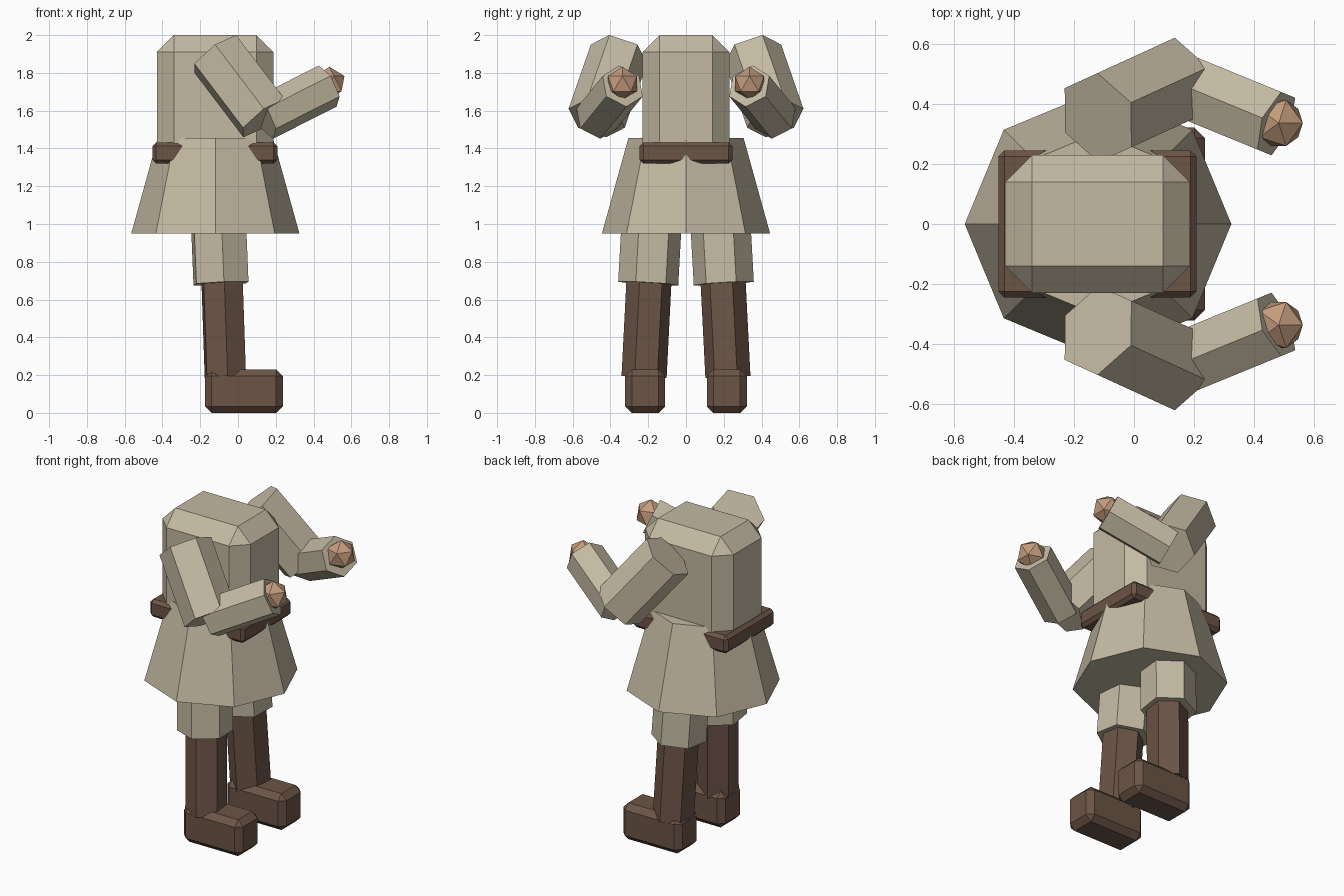
import bpy, bmesh, math
from mathutils import Vector

if "Cube" in bpy.data.objects:
    bpy.data.objects.remove(bpy.data.objects["Cube"])


def material(name, rgb):
    m = bpy.data.materials.new(name)
    m.diffuse_color = (*rgb, 1)
    m.use_nodes = True
    m.node_tree.nodes["Principled BSDF"].inputs["Base Color"].default_value = m.diffuse_color
    return m


CLOTH = material("tan_cloth", (0.55, 0.49, 0.365))
LEATHER = material("brown_leather", (0.150, 0.090, 0.063))
SKIN = material("skin", (0.55, 0.33, 0.205))


def finish(name, bm, mat):
    bmesh.ops.recalc_face_normals(bm, faces=bm.faces)
    mesh = bpy.data.meshes.new(name)
    bm.to_mesh(mesh)
    bm.free()
    mesh.materials.append(mat)
    obj = bpy.data.objects.new(name, mesh)
    bpy.context.collection.objects.link(obj)
    return obj


def chamfered_box(name, lo, hi, chamfer, mat):
    """Box between two corners with one flat chamfer on every edge."""
    bm = bmesh.new()
    bmesh.ops.create_cube(bm, size=1)
    for v in bm.verts:
        v.co = [lo[i] if v.co[i] < 0 else hi[i] for i in range(3)]
    bmesh.ops.bevel(bm, geom=bm.edges[:], offset=chamfer, segments=1,
                    profile=0.5, affect='EDGES')
    return finish(name, bm, mat)


def prism(name, start, end, r0, r1, mat, sides=6, ref=(0, 0, 1)):
    """Closed tube from start to end, with a corner turned toward ref."""
    start, end, ref = Vector(start), Vector(end), Vector(ref)
    axis = (end - start).normalized()
    u = (ref - axis * ref.dot(axis)).normalized()
    w = axis.cross(u)
    bm = bmesh.new()
    rings = []
    for centre, r in ((start, r0), (end, r1)):
        rings.append([bm.verts.new(centre + r * (u * math.cos(a) + w * math.sin(a)))
                      for a in (2 * math.pi * k / sides for k in range(sides))])
        bm.faces.new(rings[-1])
    for k in range(sides):
        n = (k + 1) % sides
        bm.faces.new((rings[0][k], rings[0][n], rings[1][n], rings[1][k]))
    return finish(name, bm, mat)


# Body, belt and flared skirt
chamfered_box("torso", (-0.43, -0.23, 1.30), (0.187, 0.23, 2.0), 0.09, CLOTH)
chamfered_box("belt", (-0.453, -0.245, 1.32), (0.208, 0.245, 1.432), 0.02, LEATHER)
prism("skirt", (-0.12, 0, 0.95), (-0.12, 0, 1.455), 0.445, 0.305, CLOTH,
      sides=8, ref=(1, 0, 0))

for side, s in (("left", 1), ("right", -1)):
    # Leg: breeches, tall boot shaft and foot
    prism(side + "_thigh", (-0.107, s * 0.177, 1.10), (-0.09, s * 0.20, 0.685),
          0.16, 0.16, CLOTH, ref=(0.1, s, 0))
    prism(side + "_boot_shaft", (-0.085, s * 0.195, 0.72), (-0.067, s * 0.222, 0.19),
          0.12, 0.12, LEATHER, ref=(0.1, s, 0))
    y0, y1 = sorted((s * 0.11, s * 0.322))
    chamfered_box(side + "_foot", (-0.175, y0, 0.0), (0.237, y1, 0.23), 0.035, LEATHER)

    # Arm: sleeve bent at the elbow, with a faceted hand
    elbow = (0.138, s * 0.473, 1.56)
    prism(side + "_upper_arm", (-0.12, s * 0.355, 1.90), elbow, 0.157, 0.157, CLOTH)
    prism(side + "_forearm", elbow, (0.475, s * 0.335, 1.73), 0.12, 0.12, CLOTH)
    bm = bmesh.new()
    bmesh.ops.create_icosphere(bm, subdivisions=1, radius=0.09)
    bmesh.ops.translate(bm, verts=bm.verts, vec=(0.483, s * 0.337, 1.743))
    finish(side + "_hand", bm, SKIN)
